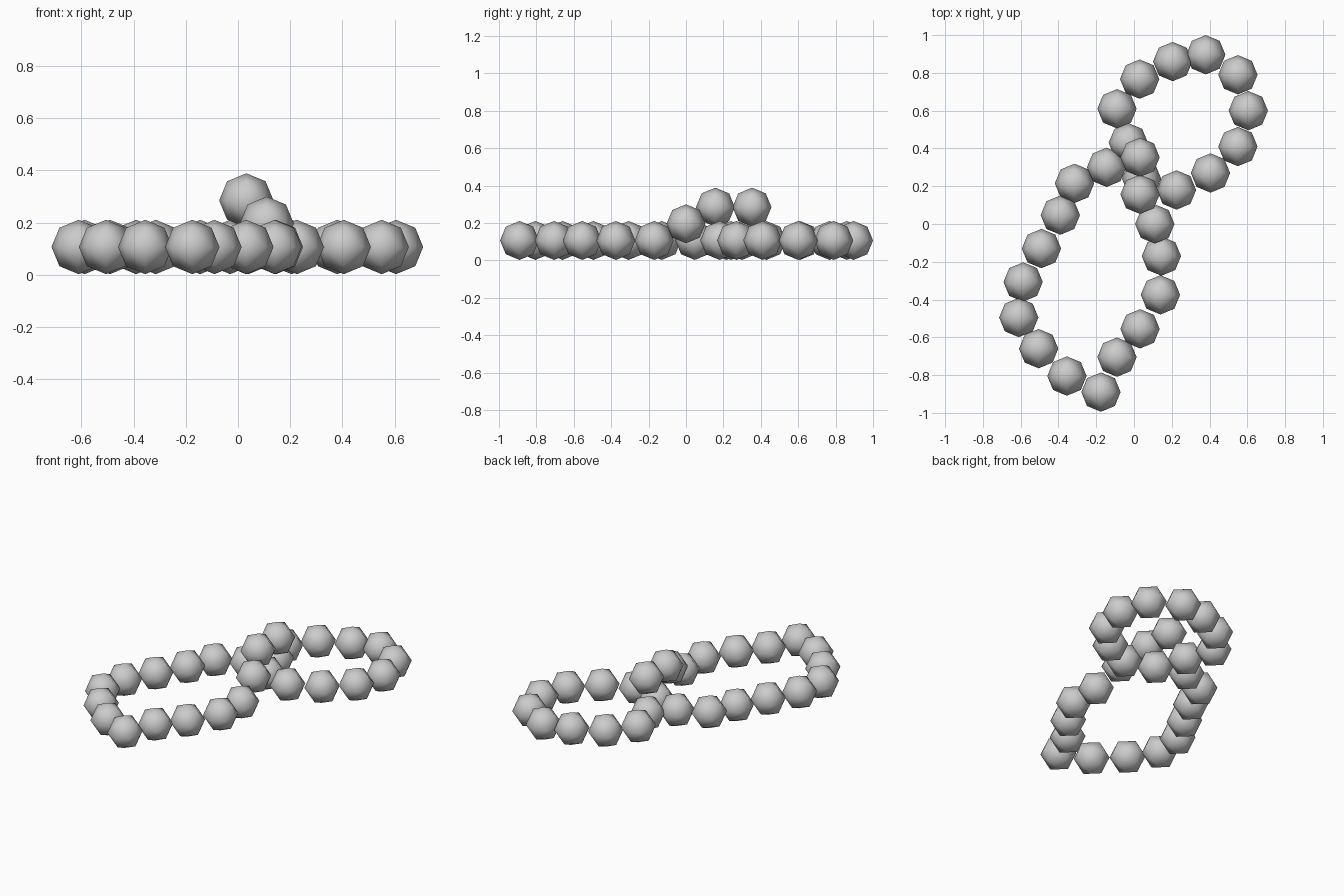
import bpy, bmesh
from itertools import product
from mathutils import Vector

if "Cube" in bpy.data.objects:
    bpy.data.objects.remove(bpy.data.objects["Cube"])

R = 0.104        # bead radius
FLOOR = 0.107    # height of beads lying on the ground

# Bead shape: octahedron subdivided once and pushed out to a sphere
mesh = bpy.data.meshes.new("bead")
bm = bmesh.new()
for d in product((-1, 0, 1), repeat=3):
    if sum(map(abs, d)) in (1, 2):
        bm.verts.new(Vector(d).normalized() * R)
bmesh.ops.convex_hull(bm, input=bm.verts[:])
bmesh.ops.recalc_face_normals(bm, faces=bm.faces[:])
for f in bm.faces:
    f.smooth = True
bm.to_mesh(mesh)
bm.free()


def string_beads(name, points):
    for i, (x, y, *z) in enumerate(points):
        ob = bpy.data.objects.new(f"{name}_{i + 1}", mesh)
        ob.location = (x, y, z[0] if z else FLOOR)
        bpy.context.collection.objects.link(ob)


# Upper loop of the figure eight
string_beads("upper_loop_bead", [
    (0.225, 0.18), (0.405, 0.27), (0.55, 0.41), (0.605, 0.60), (0.55, 0.79),
    (0.38, 0.896), (0.205, 0.86), (0.03, 0.767), (-0.09, 0.61), (-0.03, 0.43)])

# Strand lifted over the crossing
string_beads("crossing_bead", [
    (0.032, 0.353, 0.285), (0.032, 0.157, 0.285), (0.11, 0.0, 0.196)])

# Lower loop, ending with the bead hidden beneath the crossing
string_beads("lower_loop_bead", [
    (0.145, -0.17), (0.14, -0.375), (0.032, -0.555), (-0.09, -0.705),
    (-0.175, -0.89), (-0.355, -0.805), (-0.505, -0.66), (-0.61, -0.495),
    (-0.587, -0.307), (-0.49, -0.13), (-0.39, 0.047), (-0.315, 0.215),
    (-0.145, 0.30), (0.04, 0.24)])
